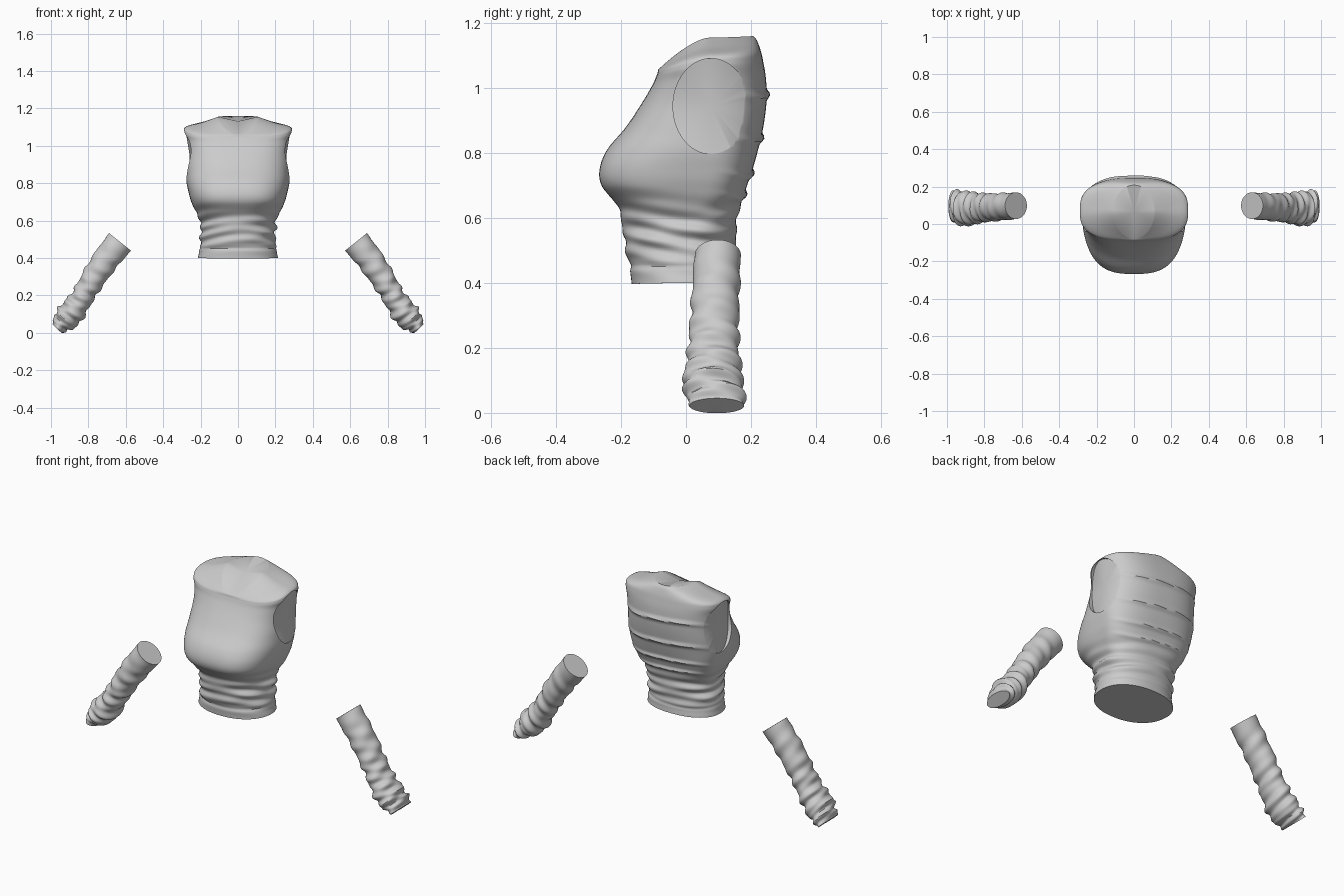
import bpy, bmesh
from math import sin, cos, pi, exp
from mathutils import Vector

if "Cube" in bpy.data.objects:
    bpy.data.objects.remove(bpy.data.objects["Cube"])


def loft(name, rings):
    """Skin a stack of closed rings and close both ends with fans."""
    bm = bmesh.new()
    rows = [[bm.verts.new(p) for p in r] for r in rings]
    n = len(rows[0])
    for a, b in zip(rows, rows[1:]):
        for i in range(n):
            j = (i + 1) % n
            bm.faces.new((a[i], a[j], b[j], b[i]))
    for r in (rows[0], rows[-1]):
        c = bm.verts.new(sum((v.co for v in r), Vector()) / n)
        for i in range(n):
            bm.faces.new((r[i], r[(i + 1) % n], c))
    bmesh.ops.recalc_face_normals(bm, faces=bm.faces[:])
    me = bpy.data.meshes.new(name)
    bm.to_mesh(me)
    bm.free()
    ob = bpy.data.objects.new(name, me)
    bpy.context.collection.objects.link(ob)
    return ob


def spline(keys, steps):
    """Catmull-Rom interpolation of rows of numbers."""
    k = [keys[0]] + list(keys) + [keys[-1]]
    out = []
    for i in range(1, len(k) - 2):
        for s in range(steps):
            t = s / steps
            out.append([0.5 * (2 * b + (c - a) * t + (2 * a - 5 * b + 4 * c - d) * t * t
                               + (3 * b - a - 3 * c + d) * t ** 3)
                        for a, b, c, d in zip(*k[i - 1:i + 3])])
    return out + [list(keys[-1])]


def spow(v, p):
    return (abs(v) ** p) * (1 if v >= 0 else -1)


def bump(v, c, w):
    return exp(-((v - c) / w) ** 2)


def smooth(ob, deg=40):
    bpy.ops.object.select_all(action='DESELECT')
    ob.select_set(True)
    bpy.context.view_layer.objects.active = ob
    bpy.ops.object.shade_smooth_by_angle(angle=deg * pi / 180)


# Torso sections: half width, front y, back y, front z, side z, back z, squareness
BODY = [
    (.214, -.167, .150, .397, .400, .405, 2.2),
    (.206, -.174, .148, .450, .450, .450, 2.2),
    (.200, -.186, .150, .510, .510, .510, 2.2),
    (.200, -.195, .155, .560, .560, .560, 2.2),
    (.207, -.200, .160, .610, .610, .610, 2.3),
    (.228, -.222, .172, .652, .652, .652, 2.5),
    (.250, -.260, .188, .700, .700, .700, 2.8),
    (.264, -.266, .205, .750, .750, .750, 2.8),
    (.276, -.243, .222, .810, .810, .810, 2.6),
    (.277, -.185, .238, .880, .880, .880, 2.6),
    (.275, -.135, .248, .955, .955, .960, 2.6),
    (.280, -.103, .246, 1.01, 1.03, 1.03, 2.7),
    (.290, -.090, .237, 1.04, 1.075, 1.085, 2.8),
    (.276, -.087, .230, 1.05, 1.103, 1.115, 2.7),
    (.190, -.085, .219, 1.058, 1.125, 1.145, 2.3),
    (.107, -.080, .208, 1.062, 1.155, 1.160, 2.0),
]
N = 96
rings = []
for w, yf, yb, zf, zs, zb, sq in spline(BODY, 8):
    yc = .07 * min(1, max(0, (zs - .4) / .45))
    ring = []
    for i in range(N):
        t = 2 * pi * i / N
        c, s = spow(cos(t), 2 / sq), spow(sin(t), 2 / sq)
        z = zs + ((zb if s > 0 else zf) - zs) * abs(s) ** 1.5
        # gathered waist folds, hem band and ridges down the back
        env = bump(z, .545, .085)
        d = .008 * env * (.4 + .6 * abs(cos(t))) * sin(112 * z + 2 * sin(t) + 1.6 * sin(2 * t + 1))
        d += .004 * env * sin(70 * z - 3 * t)
        d -= .005 * bump(z, .452, .008)
        if sin(t) > 0:
            for h in (.67, .735, .845, .98):
                d += .011 * bump(z, h + .01 * cos(3 * t), .01) * sin(t) ** 2
        y = yc + s * ((yb - yc) if s > 0 else (yc - yf))
        ring.append(Vector((w * c + d * cos(t), y + d * sin(t), z)))
    rings.append(ring)
torso = loft("sleeveless_top", rings)

# Armholes: cut by saddle-ended oval plugs
for side in (1, -1):
    oval = [(.077 + .117 * cos(2 * pi * i / 72), .944 + .147 * sin(2 * pi * i / 72),
             .24 + (.042 if i < 36 else .03) * sin(2 * pi * i / 72) ** 2) for i in range(72)]
    plug = loft("armhole_cutter", [[Vector((side * x, y, z)) for y, z, x in oval],
                                   [Vector((side * .5, y, z)) for y, z, x in oval]])
    plug.hide_render = True
    mod = torso.modifiers.new("armhole", 'BOOLEAN')
    mod.operation, mod.solver, mod.object = 'DIFFERENCE', 'EXACT', plug
    bpy.context.view_layer.objects.active = torso
    bpy.ops.object.modifier_apply(modifier=mod.name)
    bpy.data.objects.remove(plug)
smooth(torso)

# Sleeve sections: x, z, half width across, y centre, half width in y
SLEEVE = [
    (.631, .486, .075, .098, .071),
    (.690, .412, .071, .093, .072),
    (.745, .335, .068, .090, .073),
    (.790, .262, .062, .087, .075),
    (.828, .200, .060, .085, .077),
    (.865, .142, .064, .084, .084),
    (.905, .090, .070, .083, .090),
    (.940, .052, .055, .090, .087),
    (.968, .022, .034, .095, .084),
]
path = spline(SLEEVE, 10)
M = 64
for side, name in ((1, "left_sleeve"), (-1, "right_sleeve")):
    rings = []
    for k, (x, z, r, yc, ry) in enumerate(path):
        a, b = path[max(0, k - 1)], path[min(len(path) - 1, k + 1)]
        tan = Vector((b[0] - a[0], 0, b[1] - a[1])).normalized()
        across = Vector((-tan.z, 0, tan.x))
        u = k / (len(path) - 1)
        ring = []
        for i in range(M):
            t = 2 * pi * i / M
            # slanting folds that deepen toward the cuff
            amp = (.002 + .006 * u) * min(1, 8 * u, 8 * (1 - u))
            d = amp * (sin(42 * u + 2.2 * sin(t + .6)) + .6 * sin(67 * u - 2 * t + 1))
            p = Vector((x, yc, z)) + across * ((r + d) * cos(t)) + Vector((0, (ry + d) * sin(t), 0))
            ring.append(Vector((side * p.x, p.y, max(p.z, 0))))
        rings.append(ring)
    smooth(loft(name, rings))
